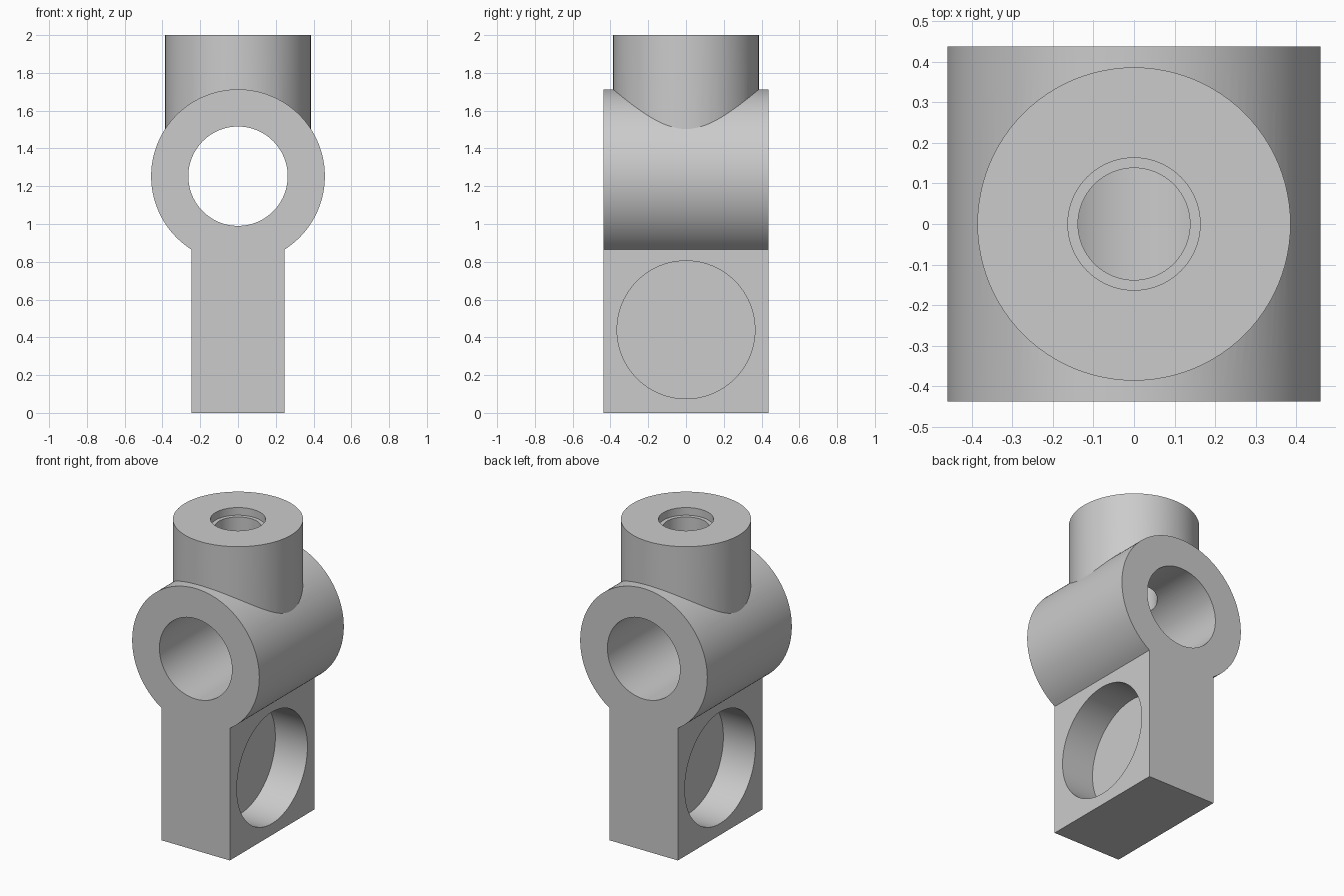
import bpy
import bmesh
from math import asin, cos, sin, pi
from mathutils import Matrix

if "Cube" in bpy.data.objects:
    bpy.data.objects.remove(bpy.data.objects["Cube"], do_unlink=True)

SEGMENTS = 96
HALF_DEPTH = 0.437
HALF_STEM = 0.247
BARREL_Z, BARREL_R, BORE_R = 1.253, 0.46, 0.263
BOSS_R, TOP = 0.386, 2.0
POCKET_Z, POCKET_R, WEB = 0.44, 0.365, 0.03

grey = bpy.data.materials.new("light grey metal")
grey.use_nodes = True
COLOUR = (0.6, 0.6, 0.6, 1)
grey.diffuse_color = COLOUR
grey.node_tree.nodes["Principled BSDF"].inputs["Base Color"].default_value = COLOUR


def make_object(name, bm):
    bmesh.ops.recalc_face_normals(bm, faces=bm.faces)
    mesh = bpy.data.meshes.new(name)
    bm.to_mesh(mesh)
    bm.free()
    mesh.materials.append(grey)
    obj = bpy.data.objects.new(name, mesh)
    bpy.context.collection.objects.link(obj)
    return obj


def cylinder(name, radius, start, end, axis="Z", centre=(0, 0, 0)):
    """Cylinder running from start to end along an axis through centre."""
    turn = {"X": Matrix.Rotation(pi / 2, 4, "Y"),
            "Y": Matrix.Rotation(-pi / 2, 4, "X"),
            "Z": Matrix.Identity(4)}[axis]
    place = (Matrix.Translation(centre) @ turn
             @ Matrix.Translation((0, 0, (start + end) / 2)))
    bm = bmesh.new()
    bmesh.ops.create_cone(bm, cap_ends=True, segments=SEGMENTS, radius1=radius,
                          radius2=radius, depth=end - start, matrix=place)
    return make_object(name, bm)


def combine(target, tool, operation):
    """Apply a boolean and discard the tool."""
    tool.hide_render = True
    mod = target.modifiers.new(operation.title(), "BOOLEAN")
    mod.operation, mod.solver, mod.object = operation, "EXACT", tool
    bpy.context.view_layer.objects.active = target
    bpy.ops.object.modifier_apply(modifier=mod.name)
    bpy.data.objects.remove(tool, do_unlink=True)


# Stem and barrel: one keyhole outline extruded front to back
neck = asin(HALF_STEM / BARREL_R)
sweep = 2 * (pi - neck)
outline = [(-HALF_STEM, 0), (HALF_STEM, 0)]
for i in range(SEGMENTS + 1):
    a = -pi / 2 + neck + sweep * i / SEGMENTS
    outline.append((BARREL_R * cos(a), BARREL_Z + BARREL_R * sin(a)))
bm = bmesh.new()
face = bm.faces.new([bm.verts.new((x, -HALF_DEPTH, z)) for x, z in outline])
extruded = bmesh.ops.extrude_face_region(bm, geom=[face], use_keep_orig=True)
bmesh.ops.translate(bm, vec=(0, 2 * HALF_DEPTH, 0),
                    verts=[v for v in extruded["geom"] if isinstance(v, bmesh.types.BMVert)])
body = make_object("pivot_bracket", bm)

# Round boss on top
combine(body, cylinder("boss", BOSS_R, BARREL_Z, TOP), "UNION")

# Bore through the barrel
combine(body, cylinder("bore", BORE_R, -1, 1, "Y", (0, 0, BARREL_Z)), "DIFFERENCE")

# Stepped hole from the boss down into the bore
combine(body, cylinder("boss_hole", 0.138, BARREL_Z, TOP + 0.1), "DIFFERENCE")
combine(body, cylinder("boss_recess", 0.163, TOP - 0.05, TOP + 0.1), "DIFFERENCE")

# Blind round pockets on both sides of the stem, leaving a thin web
for start, end in ((WEB / 2, 0.4), (-0.4, -WEB / 2)):
    combine(body, cylinder("pocket", POCKET_R, start, end, "X", (0, 0, POCKET_Z)), "DIFFERENCE")

# Smooth round walls with crisp edges
bpy.ops.object.select_all(action="DESELECT")
body.select_set(True)
bpy.context.view_layer.objects.active = body
bpy.ops.object.shade_smooth_by_angle(angle=pi / 7)
